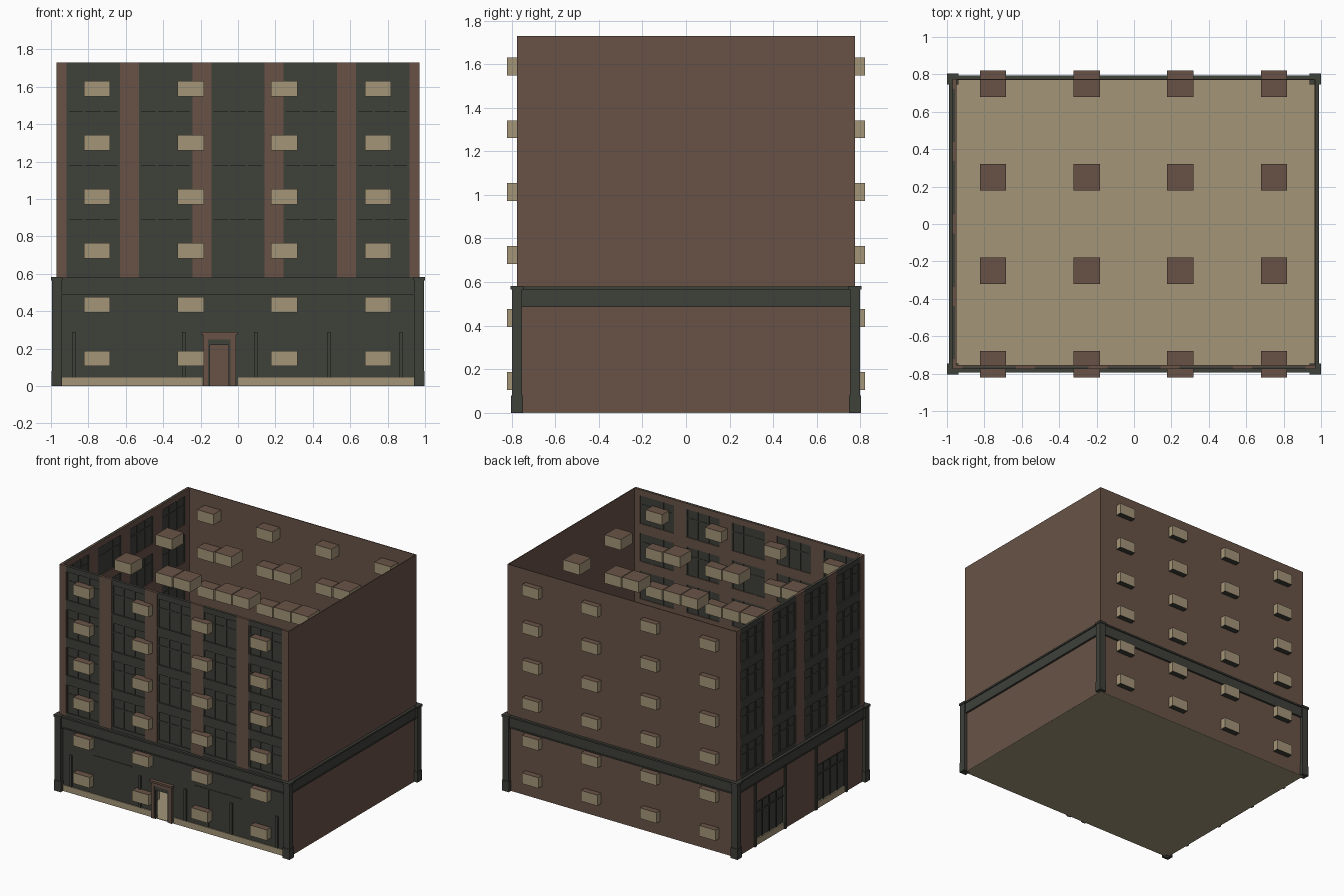
import bpy, bmesh

if "Cube" in bpy.data.objects:
    bpy.data.objects.remove(bpy.data.objects["Cube"])


def material(name, rgb):
    m = bpy.data.materials.new(name)
    m.diffuse_color = (*rgb, 1)
    m.use_nodes = True
    m.node_tree.nodes["Principled BSDF"].inputs["Base Color"].default_value = m.diffuse_color
    return m


BROWN = material("brick brown", (0.14, 0.086, 0.062))
DARK = material("dark green grey", (0.049, 0.052, 0.042))
TAN = material("tan stone", (0.37, 0.30, 0.19))

X, Y, TOP = 0.97, 0.775, 1.73      # wall planes and roof edge


def boxes(name, spans, mats):
    """One object from boxes (x0, x1, y0, y1, z0, z1)."""
    bm = bmesh.new()
    for x0, x1, y0, y1, z0, z1 in spans:
        r = bmesh.ops.create_cube(bm, size=1)
        for v in r["verts"]:
            v.co.x = x0 if v.co.x < 0 else x1
            v.co.y = y0 if v.co.y < 0 else y1
            v.co.z = z0 if v.co.z < 0 else z1
    bmesh.ops.recalc_face_normals(bm, faces=bm.faces)
    me = bpy.data.meshes.new(name)
    bm.to_mesh(me)
    bm.free()
    for m in mats:
        me.materials.append(m)
    ob = bpy.data.objects.new(name, me)
    bpy.context.collection.objects.link(ob)
    return ob


def front(u0, u1, d0, d1, z0, z1):
    """Facade box: u along the wall, d depth inward from the wall plane."""
    return (u0, u1, -Y + d0, -Y + d1, z0, z1)


def left(u0, u1, d0, d1, z0, z1):
    return (-X + d0, -X + d1, u0, u1, z0, z1)


# Floor slab and the two plain party walls
boxes("floor", [(-X, X, -Y, Y, 0, 0.004)], [TAN])
boxes("back_wall", [(-X, X, Y - 0.006, Y, 0, TOP)], [BROWN])
boxes("right_wall", [(X - 0.006, X, -Y, Y, 0, TOP)], [BROWN])

# Upper windowed facades: brown piers, dark bays of four floors
PITCH, HALF, FLOOR0, STOREY = 0.387, 0.1425, 0.575, 0.2885


def upper_facade(name, place, bays, half_len):
    centres = [(i - (bays - 1) / 2) * PITCH for i in range(bays)]
    edges = [-half_len] + [c + s * HALF for c in centres for s in (-1, 1)] + [half_len]
    piers = [place(edges[i], edges[i + 1], 0, 0.02, 0.49, TOP)
             for i in range(0, len(edges), 2)]
    inner, glass, frame, spandrel = [], [], [], []
    for c in centres:
        a, b = c - HALF, c + HALF
        inner.append(place(a, b, 0.014, 0.02, 0.49, FLOOR0 + 0.03))
        for k in range(4):
            z = FLOOR0 + k * STOREY
            z0, z1 = z + 0.03, z + 0.245
            top = min(z + STOREY + 0.03, TOP)
            glass.append(place(a, b, 0.011, 0.014, z0, z1))
            spandrel.append(place(a, b, 0.003, 0.014, z1, top))
            spandrel.append(place(a, b, 0.0, 0.004, top - 0.012, top))
            inner.append(place(a, b, 0.014, 0.02, z1, top))
            # mullions, side stiles and a transom
            for m in (a + 0.006, c - 0.048, c + 0.048, b - 0.006):
                frame.append(place(m - 0.006, m + 0.006, 0.005, 0.018, z0, z1))
            frame.append(place(a, b, 0.007, 0.017, z0 + 0.14, z0 + 0.15))
        spandrel.append(place(a, b, 0.003, 0.014, 0.49, FLOOR0 + 0.03))
    boxes(name + "_piers", piers, [BROWN])
    boxes(name + "_inner_spandrels", inner, [BROWN])
    boxes(name + "_glass", glass, [DARK])
    boxes(name + "_window_frames", frame, [DARK])
    boxes(name + "_spandrels", spandrel, [DARK])


upper_facade("front", front, 5, X)
upper_facade("left", left, 4, Y)

# Front shop level: dark panels around an open doorway, tan plinth
D0, D1, DOOR_TOP = -0.15, -0.05, 0.22
boxes("front_shop_wall", [
    front(-X, D0, 0.006, 0.016, 0, 0.49),
    front(D1, X, 0.006, 0.016, 0, 0.49),
    front(D0, D1, 0.006, 0.016, DOOR_TOP, 0.49)], [DARK])
boxes("front_plinth", [front(-0.95, -0.19, 0, 0.012, 0, 0.047),
                       front(0, 0.95, 0, 0.012, 0, 0.047)], [TAN])
trim = [front(u - 0.01, u + 0.01, -0.004, 0.008, 0.047, 0.29)
        for u in (-0.875, -0.29, 0.095, 0.485, 0.87)]
trim += [front(u - 0.003, u + 0.003, 0.002, 0.008, 0.047, 0.335)
         for u in (-0.68, -0.485, 0.29)]
trim += [front(a, b, 0.002, 0.008, 0.333, 0.341)
         for a, b in ((-0.68, -0.36), (0.17, 0.57))]
boxes("front_shop_trim", trim, [DARK])

# Door surround
boxes("door_surround", [
    front(-0.188, -0.16, -0.012, 0.01, 0, 0.275),
    front(-0.04, -0.012, -0.012, 0.01, 0, 0.275),
    front(-0.16, -0.04, -0.012, 0.01, 0.25, 0.275),
    front(-0.197, -0.003, -0.02, 0.01, 0.275, 0.29)], [BROWN])
boxes("door_frame", [
    front(-0.16, D0, -0.008, 0.016, 0, 0.25),
    front(D1, -0.04, -0.008, 0.016, 0, 0.25),
    front(D0, D1, -0.008, 0.016, DOOR_TOP, 0.25)], [DARK])

# Left shop level: brown wall with two wide shop windows
W = [(-0.54, -0.2), (0.2, 0.54)]
WT = 0.335
boxes("left_shop_wall",
      [left(a, b, 0, 0.016, 0, 0.49) for a, b in ((-Y, -0.54), (-0.2, 0.2), (0.54, Y))]
      + [left(a, b, 0, 0.016, WT, 0.49) for a, b in W], [BROWN])
boxes("left_plinth", [left(a, b, 0, 0.016, 0, 0.047) for a, b in W], [TAN])
boxes("left_shop_glass", [left(a, b, 0.01, 0.014, 0.047, WT) for a, b in W], [DARK])
bars = []
for a, b in W:
    for i in range(5):
        u = a + (b - a) * i / 4
        bars.append(left(u - 0.005, u + 0.005, 0.002, 0.012, 0.047, WT))
    bars.append(left(a, b, 0.002, 0.012, 0.25, 0.26))
    bars.append(left(a, b, -0.002, 0.012, WT - 0.008, WT))
    for u in (a - 0.012, b + 0.012):
        bars.append(left(u - 0.012, u + 0.012, -0.01, 0.008, 0, 0.49))
boxes("left_shop_frames", bars, [DARK])

# Cornice band round all four sides, with a projecting cap and lower bead
band = []
for e, z0, z1 in ((0.012, 0.49, 0.575), (0.02, 0.567, 0.58), (0.016, 0.486, 0.496)):
    for s in (-1, 1):
        ya, yb = sorted((s * Y, s * (Y + e)))
        band.append((-X - e, X + e, ya, yb, z0, z1))
        xa, xb = sorted((s * X, s * (X + e)))
        band.append((xa, xb, -Y, Y, z0, z1))
boxes("cornice", band, [DARK])

# Corner pilasters with base and capital
posts = []
for sx in (-1, 1):
    for sy in (-1, 1):
        for e, z0, z1 in ((0, 0, 0.57), (0.004, 0, 0.08), (0.006, 0.565, 0.582)):
            xa, xb = sorted((sx * (0.944 - e), sx * (0.994 + e)))
            ya, yb = sorted((sy * (0.752 - e), sy * (0.799 + e)))
            posts.append((xa, xb, ya, yb, z0, z1))
boxes("corner_pilasters", posts, [DARK])

# Air conditioner grid: tan sides, brown top, dark underside
units = []
for k in range(6):
    z = 0.147 + k * 0.2885
    for x in (-0.754, -0.253, 0.247, 0.748):
        for y in (-0.75, -0.25, 0.25, 0.75):
            units.append((x - 0.07, x + 0.07, y - 0.07, y + 0.07, z - 0.041, z + 0.041))
ac = boxes("air_conditioners", units, [TAN, BROWN, DARK])
for p in ac.data.polygons:
    p.material_index = 1 if p.normal.z > 0.5 else 2 if p.normal.z < -0.5 else 0
